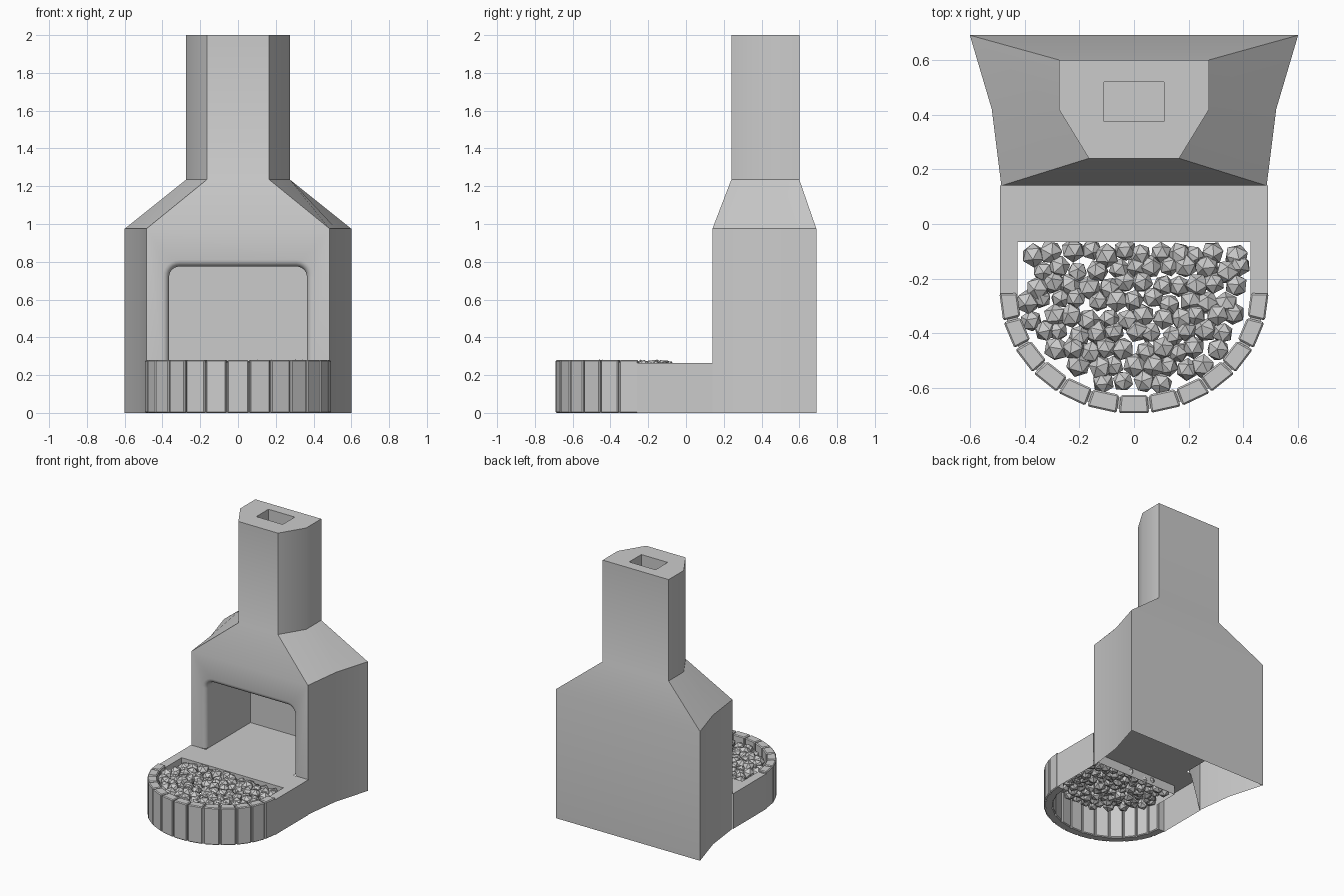
import bpy, bmesh, math, random
from mathutils import Matrix, Euler

if "Cube" in bpy.data.objects:
    bpy.data.objects.remove(bpy.data.objects["Cube"])

random.seed(4)
FLOOR = 0.265


def finish(name, bm, smooth=None, recalc=True):
    if recalc:
        bmesh.ops.recalc_face_normals(bm, faces=bm.faces[:])
    me = bpy.data.meshes.new(name)
    bm.to_mesh(me)
    bm.free()
    ob = bpy.data.objects.new(name, me)
    bpy.context.collection.objects.link(ob)
    if smooth:
        bpy.ops.object.select_all(action='DESELECT')
        ob.select_set(True)
        bpy.context.view_layer.objects.active = ob
        bpy.ops.object.shade_smooth_by_angle(angle=math.radians(smooth))
    return ob


def bridge(bm, a, b, closed=True):
    n = len(a)
    for i in range(n if closed else n - 1):
        j = (i + 1) % n
        bm.faces.new((a[i], a[j], b[j], b[i]))


# Chimney body: open-bottomed flared shell, shoulder and stack
bm = bmesh.new()


def section(half, z):
    pts = half + [(-x, y) for x, y in reversed(half)]
    return [bm.verts.new((x, y, z)) for x, y in pts]


low = [(0.485, 0.14), (0.52, 0.42), (0.60, 0.69)]
high = [(0.165, 0.24), (0.275, 0.42), (0.275, 0.60)]
rings = [section(low, 0), section(low, 0.975), section(high, 1.235), section(high, 2.0)]
bridge(bm, rings[0], rings[1], closed=False)
bridge(bm, rings[1], rings[2])
bridge(bm, rings[2], rings[3])

# Flue hole in the stack top
hole = [(0.11, 0.375), (0.11, 0.52)]
rim, deep = section(hole, 2.0), section(hole, 1.6)
t = rings[3]
bm.faces.new((t[0], t[1], rim[0]))
bm.faces.new((t[1], t[2], rim[1], rim[0]))
bm.faces.new((t[2], t[3], rim[2], rim[1]))
bm.faces.new((t[3], t[4], rim[3], rim[2]))
bm.faces.new((t[4], t[5], rim[3]))
bm.faces.new((t[5], t[0], rim[0], rim[3]))
bridge(bm, rim, deep)
bm.faces.new(deep)


# Firebox: arched opening with a rounded lip, running back to a flat wall
def arch(off, y):
    r, w, h = 0.055 + off, 0.365 + off, 0.775 + off
    right = [(w, FLOOR)]
    for i in range(7):
        a = math.radians(15 * i)
        right.append((w - r + r * math.cos(a), h - r + r * math.sin(a)))
    pts = right + [(-x, z) for x, z in reversed(right)]
    return [bm.verts.new((x, y, z)) for x, z in pts]


R = 0.035
loops = []
for i in range(6):
    a = math.radians(18 * i)
    loops.append(arch(R * (1 - math.sin(a)), 0.14 + R * (1 - math.cos(a))))
loops.append(arch(0, 0.67))
for a, b in zip(loops, loops[1:]):
    bridge(bm, a, b, closed=False)
bm.faces.new(loops[-1])
bm.faces.new([rings[0][0], rings[1][0], rings[1][-1], rings[0][-1]] + loops[0][::-1])
finish("chimney_body", bm, 35)

# Hearth slab: floor sheet, side skirts and pit lip
bm = bmesh.new()


def quad(*pts):
    f = bm.faces.new([bm.verts.new(p) for p in pts])
    return f


def flat(x0, x1, y0, y1):
    quad((x0, y0, FLOOR), (x1, y0, FLOOR), (x1, y1, FLOOR), (x0, y1, FLOOR))


flat(-0.365, 0.365, 0.14, 0.67)
flat(-0.49, 0.49, -0.065, 0.14)
flat(-0.49, -0.425, -0.26, -0.065)
flat(0.425, 0.49, -0.26, -0.065)
D = FLOOR - 0.07
quad((-0.425, -0.065, FLOOR), (-0.425, -0.065, D), (0.425, -0.065, D), (0.425, -0.065, FLOOR))
for s in (-1, 1):
    for x, y0, y1, z in ((0.49 * s, -0.26, 0.14, 0), (0.425 * s, -0.26, -0.065, D)):
        q = [(x, y0, z), (x, y1, z), (x, y1, FLOOR), (x, y0, FLOOR)]
        out = s if z == 0 else -s
        quad(*(q if out > 0 else q[::-1]))
bmesh.ops.remove_doubles(bm, verts=bm.verts[:], dist=0.0005)
finish("hearth_slab", bm, recalc=False)


# Curved edging: blocks along a half ellipse
def block(bm, a0, a1, inner, outer, top):
    vs = []
    for z in (0, top):
        for a, (rx, ry) in ((a0, inner), (a1, inner), (a1, outer), (a0, outer)):
            vs.append(bm.verts.new((rx * math.cos(a), -0.25 + ry * math.sin(a), z)))
    bridge(bm, vs[:4], vs[4:])
    bm.faces.new(vs[:4])
    bm.faces.new(vs[4:])


N = 13
step = math.pi / N
bricks, mortar = bmesh.new(), bmesh.new()
for i in range(N):
    a = math.pi + i * step
    block(bricks, a + 0.008, a + step - 0.008, (0.427, 0.377), (0.492, 0.444), 0.28)
    block(mortar, a, a + step, (0.437, 0.387), (0.478, 0.428), 0.268)
edging = finish("edging_bricks", bricks)
bev = edging.modifiers.new("soft_edges", 'BEVEL')
bev.width = 0.006
bev.segments = 1
finish("edging_mortar", mortar)

# Gravel bed: low-poly stones on a jittered grid inside the pit
bm = bmesh.new()
S = 0.066
for row in range(10):
    for col in range(14):
        x = -0.43 + S * (col + 0.5 * (row % 2)) + random.uniform(-0.014, 0.014)
        y = -0.105 - 0.059 * row + random.uniform(-0.014, 0.014)
        if abs(x) > 0.395 or (y < -0.25 and (x / 0.40) ** 2 + ((y + 0.25) / 0.35) ** 2 > 1):
            continue
        m = (Matrix.Translation((x, y, 0.232 + random.uniform(-0.012, 0.008)))
             @ Euler([random.uniform(0, 6.28) for _ in range(3)]).to_matrix().to_4x4()
             @ Matrix.Scale(random.uniform(0.9, 1.1), 4))
        bmesh.ops.create_icosphere(bm, subdivisions=1, radius=0.043, matrix=m)
finish("gravel", bm)
